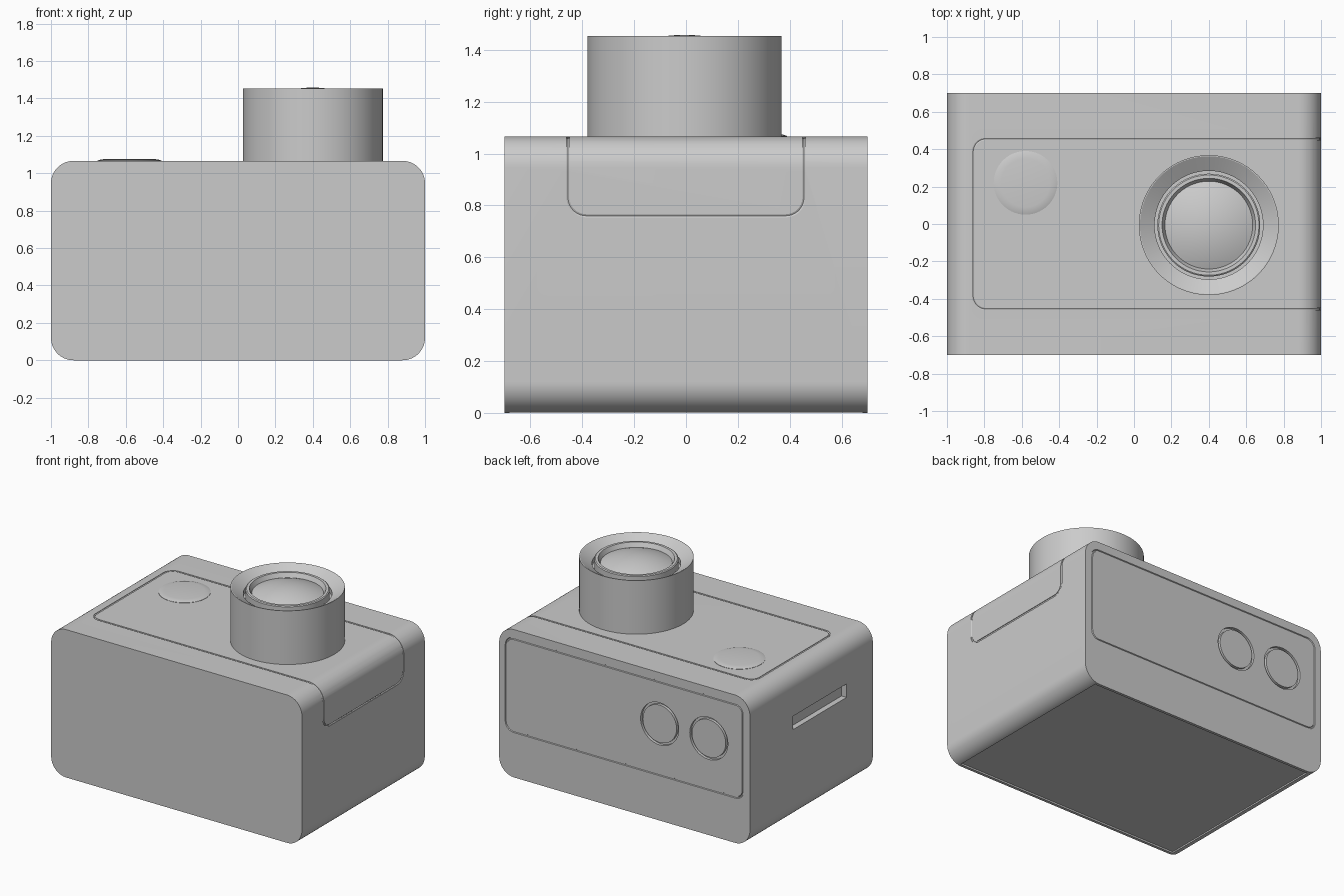
import bpy, bmesh, math
from mathutils import Matrix, Vector

cube = bpy.data.objects.get("Cube")
if cube:
    bpy.data.objects.remove(cube, do_unlink=True)

H, R, DEPTH = 1.066, 0.12, 0.7     # body height, corner radius, half depth

grey = bpy.data.materials.new("light grey")
grey.use_nodes = True
grey.diffuse_color = (0.6, 0.6, 0.6, 1)
grey.node_tree.nodes["Principled BSDF"].inputs["Base Color"].default_value = (0.6, 0.6, 0.6, 1)


def add(name, bm=None, mesh=None):
    """Make an object from a bmesh or mesh."""
    if bm:
        bmesh.ops.recalc_face_normals(bm, faces=bm.faces)
        mesh = bpy.data.meshes.new(name)
        bm.to_mesh(mesh)
        bm.free()
    mesh.materials.clear()
    mesh.materials.append(grey)
    obj = bpy.data.objects.new(name, mesh)
    bpy.context.collection.objects.link(obj)
    return obj


def select(obj):
    bpy.ops.object.select_all(action='DESELECT')
    obj.select_set(True)
    bpy.context.view_layer.objects.active = obj


def smooth(obj):
    select(obj)
    bpy.ops.object.shade_smooth_by_angle(angle=math.radians(25))


def rounded_rect(x0, x1, y0, y1, r, n=14):
    corners = [(x1 - r, y1 - r), (x0 + r, y1 - r), (x0 + r, y0 + r), (x1 - r, y0 + r)]
    pts = []
    for k, (cx, cy) in enumerate(corners):
        for i in range(n + 1):
            a = (k + i / n) * math.pi / 2
            pts.append((cx + r * math.cos(a), cy + r * math.sin(a)))
    return pts


def box(name, lo, hi):
    bm = bmesh.new()
    lo, hi = Vector(lo), Vector(hi)
    bmesh.ops.create_cube(bm, size=1, matrix=Matrix.Translation((lo + hi) / 2) @ Matrix.Diagonal((*(hi - lo), 1)))
    return add(name, bm)


def lathe(name, profile, matrix, closed=False, steps=96):
    """Revolve (radius, height) points about the local z axis."""
    bm = bmesh.new()
    vs = [bm.verts.new((r, 0, z)) for r, z in profile]
    pairs = list(zip(vs, vs[1:])) + ([(vs[-1], vs[0])] if closed else [])
    es = [bm.edges.new(p) for p in pairs]
    bmesh.ops.spin(bm, geom=vs + es, cent=(0, 0, 0), axis=(0, 0, 1), angle=math.tau, steps=steps)
    bmesh.ops.remove_doubles(bm, verts=bm.verts, dist=1e-5)
    bm.transform(matrix)
    return add(name, bm)


def seam(name, pts2d, place, width=0.007):
    """Thin tube along a closed outline, used to cut a panel line."""
    pts = []
    for a, b in zip(pts2d, pts2d[1:] + pts2d[:1]):
        a, b = Vector(a), Vector(b)
        n = max(1, int((b - a).length / 0.02))
        if (b - a).length > 1e-5:
            pts += [place(*a.lerp(b, i / n)) for i in range(n)]
    curve = bpy.data.curves.new(name, 'CURVE')
    curve.dimensions = '3D'
    curve.bevel_depth, curve.bevel_resolution = width, 1
    line = curve.splines.new('POLY')
    line.points.add(len(pts) - 1)
    for p, co in zip(line.points, pts):
        p.co = (*co, 1)
    line.use_cyclic_u = True
    obj = bpy.data.objects.new(name, curve)
    bpy.context.collection.objects.link(obj)
    deps = bpy.context.evaluated_depsgraph_get()
    mesh = bpy.data.meshes.new_from_object(obj.evaluated_get(deps))
    bpy.data.objects.remove(obj)
    return add(name, mesh=mesh)


def over_edge(s, y):
    """Flat outline wrapped over the rounded top edge and down the left side."""
    flat, arc = 1 - R, R * math.pi / 2
    if s <= flat:
        return (s, y, H)
    if s <= flat + arc:
        a = (s - flat) / R
        return (flat + R * math.sin(a), y, H - R + R * math.cos(a))
    return (1, y, H - R - (s - flat - arc))


# Body: rounded outline extruded front to back
bm = bmesh.new()
face = bm.faces.new([bm.verts.new((x, -DEPTH, z)) for x, z in rounded_rect(-1, 1, 0, H, R)])
ext = bmesh.ops.extrude_face_region(bm, geom=[face])
bmesh.ops.translate(bm, vec=(0, 2 * DEPTH, 0), verts=[v for v in ext["geom"] if isinstance(v, bmesh.types.BMVert)])
body = add("body", bm)

# Cutters: wrapped top panel, back panel, side slot, underside recess, back buttons
wrap_end = 1 - R + R * math.pi / 2 + (H - R - 0.76)
cutters = [
    seam("top_panel_cutter", rounded_rect(-0.86, wrap_end, -0.455, 0.455, 0.07, 8), over_edge),
    seam("back_panel_cutter", rounded_rect(-0.945, 0.945, 0.33, 1.0, 0.06, 8), lambda x, z: (x, DEPTH, z)),
    box("slot_cutter", (-1.1, -0.4, 0.66), (-0.96, 0.207, 0.757)),
    box("underside_cutter", (-0.9, -0.68, -0.1), (0.9, 0.68, 0.012)),
]
for x in (-0.28, -0.672):
    ring = [(0.135, -0.02), (0.152, -0.02), (0.152, 0.05), (0.135, 0.05)]
    turn = Matrix.Translation((x, DEPTH, 0.697)) @ Matrix.Rotation(-math.pi / 2, 4, 'X')
    cutters.append(lathe("back_button_cutter", ring, turn, closed=True, steps=64))
for c in cutters:
    c.hide_render = True
    mod = body.modifiers.new(c.name, 'BOOLEAN')
    mod.operation, mod.solver, mod.object = 'DIFFERENCE', 'EXACT', c
    select(body)
    bpy.ops.object.modifier_apply(modifier=mod.name)
    bpy.data.objects.remove(c, do_unlink=True)
smooth(body)

# Lens barrel with sloped rim, and the inner ring
at_lens = Matrix.Translation((0.4, -0.006, 0))
smooth(lathe("lens_barrel", [(0.374, 1.0), (0.374, 1.453), (0.368, 1.453), (0.29, 1.405), (0.29, 1.37), (0.2, 1.37)], at_lens))
smooth(lathe("lens_ring", [(0.275, 1.365), (0.275, 1.435), (0.268, 1.44), (0.25, 1.44), (0.233, 1.405), (0.2, 1.405)], at_lens))

# Domed glass
dome = [(0.235 * i / 12, 1.458 - 0.05 * (i / 12) ** 2) for i in range(12, -1, -1)]
smooth(lathe("lens_glass", [(0.235, 1.38)] + dome, at_lens))

# Low domed shutter button
button = [(0.17, 1.05), (0.17, 1.068), (0.155, 1.073), (0.13, 1.076), (0, 1.077)]
smooth(lathe("shutter_button", button, Matrix.Translation((-0.58, 0.22, 0))))
